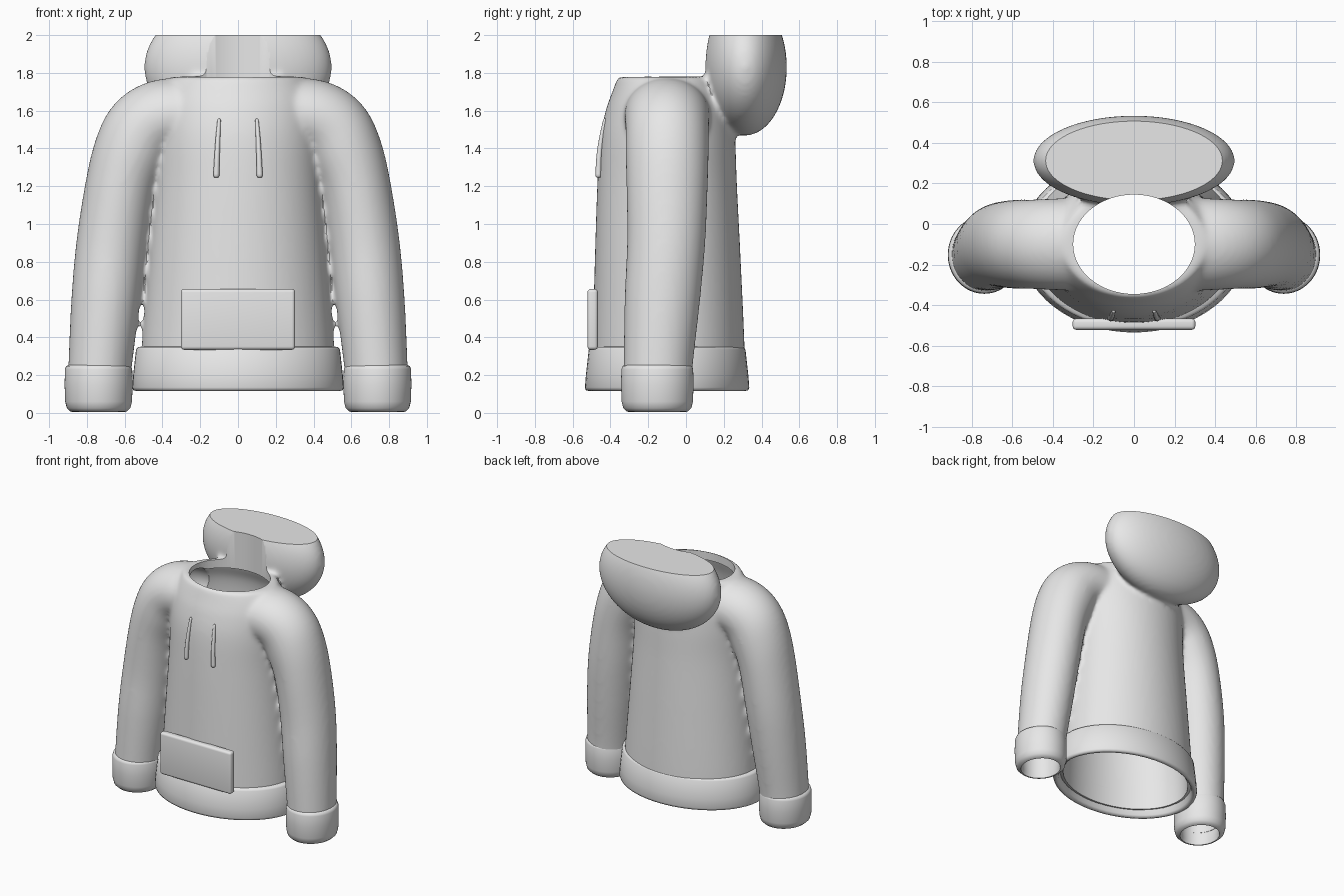
import bpy, bmesh
from math import sin, cos, pi, radians
from mathutils import Vector

if "Cube" in bpy.data.objects:
    bpy.data.objects.remove(bpy.data.objects["Cube"], do_unlink=True)

cloth = bpy.data.materials.new("light_grey_cloth")
cloth.use_nodes = True
cloth.diffuse_color = (0.8, 0.8, 0.8, 1)
cloth.node_tree.nodes["Principled BSDF"].inputs["Base Color"].default_value = (0.8, 0.8, 0.8, 1)
MID_Y = -0.1


def finish(ob, angle=40):
    ob.data.materials.clear()
    ob.data.materials.append(cloth)
    ob.data.shade_smooth()
    ob.data.set_sharp_from_angle(angle=radians(angle))
    return ob


def make(name, bm):
    bmesh.ops.recalc_face_normals(bm, faces=bm.faces)
    me = bpy.data.meshes.new(name)
    bm.to_mesh(me)
    bm.free()
    ob = bpy.data.objects.new(name, me)
    bpy.context.collection.objects.link(ob)
    return ob


def dense(rows, n=6):
    """Smooth curve through a few rows of numbers."""
    rows = [Vector(r) for r in rows]
    out = []
    for i in range(len(rows) - 1):
        a, b, c, d = rows[max(i - 1, 0)], rows[i], rows[i + 1], rows[min(i + 2, len(rows) - 1)]
        for k in range(n):
            t = k / n
            out.append(b + (c - a) * (t / 2) + (a * 2 - b * 5 + c * 4 - d) * (t * t / 2)
                       + (b * 3 - a - c * 3 + d) * (t ** 3 / 2))
    return out + [rows[-1]]


def ring(center, u, v, n=64):
    return [center + u * cos(2 * pi * i / n) + v * sin(2 * pi * i / n) for i in range(n)]


def loft(name, rings, closed=False):
    bm = bmesh.new()
    loops = [[bm.verts.new(p) for p in r] for r in rings]
    pairs = list(zip(loops, loops[1:]))
    if closed:
        pairs.append((loops[-1], loops[0]))
    else:
        bm.faces.new(loops[0])
        bm.faces.new(loops[-1])
    for a, b in pairs:
        for i in range(len(a)):
            j = (i + 1) % len(a)
            bm.faces.new((a[i], a[j], b[j], b[i]))
    return make(name, bm)


def flat_ring(x, y, z, rx, ry):
    return ring(Vector((x, y, z)), Vector((rx, 0, 0)), Vector((0, ry, 0)))


# Torso rows: height, half width, front, back
TORSO = [(0.16, 0.515, -0.5, 0.31), (0.35, 0.51, -0.495, 0.31), (0.8, 0.475, -0.483, 0.29),
         (1.2, 0.445, -0.47, 0.27), (1.45, 0.44, -0.455, 0.26), (1.6, 0.43, -0.425, 0.24),
         (1.7, 0.4, -0.39, 0.2), (1.78, 0.35, -0.36, 0.17)]
# Sleeve rows: x, height, y, radius across, radius front to back
SLEEVE = [(0.25, 1.575, -0.1, 0.2, 0.23), (0.4, 1.565, -0.1, 0.2, 0.225), (0.5, 1.5, -0.1, 0.205, 0.22),
          (0.565, 1.38, -0.1, 0.2, 0.22), (0.62, 1.2, -0.1, 0.188, 0.215), (0.668, 0.9, -0.105, 0.187, 0.207),
          (0.7, 0.6, -0.125, 0.182, 0.2), (0.73, 0.25, -0.147, 0.168, 0.183), (0.735, 0.1, -0.15, 0.165, 0.18)]


def torso(name, inset=0.0):
    rows = dense(TORSO)
    if inset:
        rows = [r for r in rows if r[0] < 1.72]
        rows[0][0] = 0.0
    return loft(name, [flat_ring(0, (f + b) / 2, z, w - inset, (b - f) / 2 - inset) for z, w, f, b in rows])


def sleeve(name, side, inset=0.0):
    rows = dense(SLEEVE)
    if inset:
        rows[-1][1] = 0.0
    rings = []
    for i, (x, z, y, across, deep) in enumerate(rows):
        a, b = rows[max(i - 1, 0)], rows[min(i + 1, len(rows) - 1)]
        t = Vector((b[0] - a[0], 0, b[1] - a[1])).normalized()
        normal = Vector((-t.z * side, 0, t.x))
        rings.append(ring(Vector((x * side, y, z)), normal * (across - inset), Vector((0, deep - inset, 0))))
    return loft(name, rings, False)


def ellipsoid(name, center, radii):
    bm = bmesh.new()
    bmesh.ops.create_uvsphere(bm, u_segments=64, v_segments=32, radius=1)
    bmesh.ops.scale(bm, vec=radii, verts=bm.verts)
    bmesh.ops.translate(bm, vec=center, verts=bm.verts)
    return make(name, bm)


def box(name, center, size, bevel=0.0):
    bm = bmesh.new()
    bmesh.ops.create_cube(bm, size=1)
    bmesh.ops.scale(bm, vec=size, verts=bm.verts)
    bmesh.ops.translate(bm, vec=center, verts=bm.verts)
    if bevel:
        bmesh.ops.bevel(bm, geom=bm.edges[:], offset=bevel, segments=4, profile=0.5, affect='EDGES')
    return make(name, bm)


def bake(ob):
    """Replace the mesh by its modified result."""
    dg = bpy.context.evaluated_depsgraph_get()
    me = bpy.data.meshes.new_from_object(ob.evaluated_get(dg))
    ob.modifiers.clear()
    ob.data = me


# Body: torso, sleeves and hood melted into one skin
parts = [torso("torso"), sleeve("left_sleeve", 1), sleeve("right_sleeve", -1),
         ellipsoid("hood", (0, 0.312, 1.83), (0.497, 0.222, 0.362))]
bm = bmesh.new()
for p in parts:
    bm.from_mesh(p.data)
    bpy.data.objects.remove(p, do_unlink=True)
body = make("hoodie_body", bm)
remesh = body.modifiers.new("melt", 'REMESH')
remesh.mode = 'VOXEL'
remesh.voxel_size = 0.015
soft = body.modifiers.new("soften", 'SMOOTH')
soft.factor = 0.5
soft.iterations = 12
bake(body)

# Hollow inside, neck opening and flat hood top
cutters = [torso("torso_hollow", 0.03), sleeve("left_hollow", 1, 0.03), sleeve("right_hollow", -1, 0.03),
           loft("neck_hole", [flat_ring(0, MID_Y, z, 0.3, 0.245) for z in (1.5, 2.3)]),
           box("hood_trim", (0, 0.3, 2.25), (2, 2, 0.5))]
for c in cutters:
    c.hide_render = True
    cut = body.modifiers.new("cut", 'BOOLEAN')
    cut.operation = 'DIFFERENCE'
    cut.solver = 'EXACT'
    cut.object = c
    bake(body)
    bpy.data.objects.remove(c, do_unlink=True)
finish(body)

# Hem band: offset from the ellipse, height
HEM = [(-0.055, 0.352), (-0.03, 0.348), (-0.02, 0.335), (-0.005, 0.2), (0, 0.135), (-0.005, 0.12),
       (-0.025, 0.115), (-0.04, 0.13), (-0.07, 0.3)]
finish(loft("hem_band", [flat_ring(0, MID_Y, z, 0.56 + o, 0.435 + o) for o, z in HEM], True), 60)

# Cuffs
CUFF = [(-0.025, 0.255), (-0.008, 0.248), (-0.002, 0.23), (0, 0.15), (-0.003, 0.06), (-0.012, 0.025),
        (-0.03, 0.008), (-0.045, 0.004), (-0.05, 0.03), (-0.045, 0.1), (-0.045, 0.25)]
for side, label in ((1, "left"), (-1, "right")):
    finish(loft(label + "_cuff", [flat_ring(0.738 * side, -0.152, z, 0.18 + o, 0.192 + o) for o, z in CUFF], True), 60)

    # Drawstrings, thicker at the lower tip
    rows = dense([(0.1, -0.43, 1.55, 0.009), (0.106, -0.447, 1.46, 0.012), (0.111, -0.46, 1.36, 0.014),
                  (0.115, -0.464, 1.255, 0.016)])
    rows = [rows[0] - Vector((0, 0, -0.008, 0.005))] + rows + [rows[-1] - Vector((0, 0, 0.01, 0.007))]
    finish(loft(label + "_drawstring",
                [ring(Vector((x * side, y, z)), Vector((r, 0, 0)), Vector((0, r, 0)), 16) for x, y, z, r in rows]), 60)

# Front pocket
finish(box("front_pocket", (0, -0.494, 0.495), (0.605, 0.055, 0.322), 0.018), 30)
